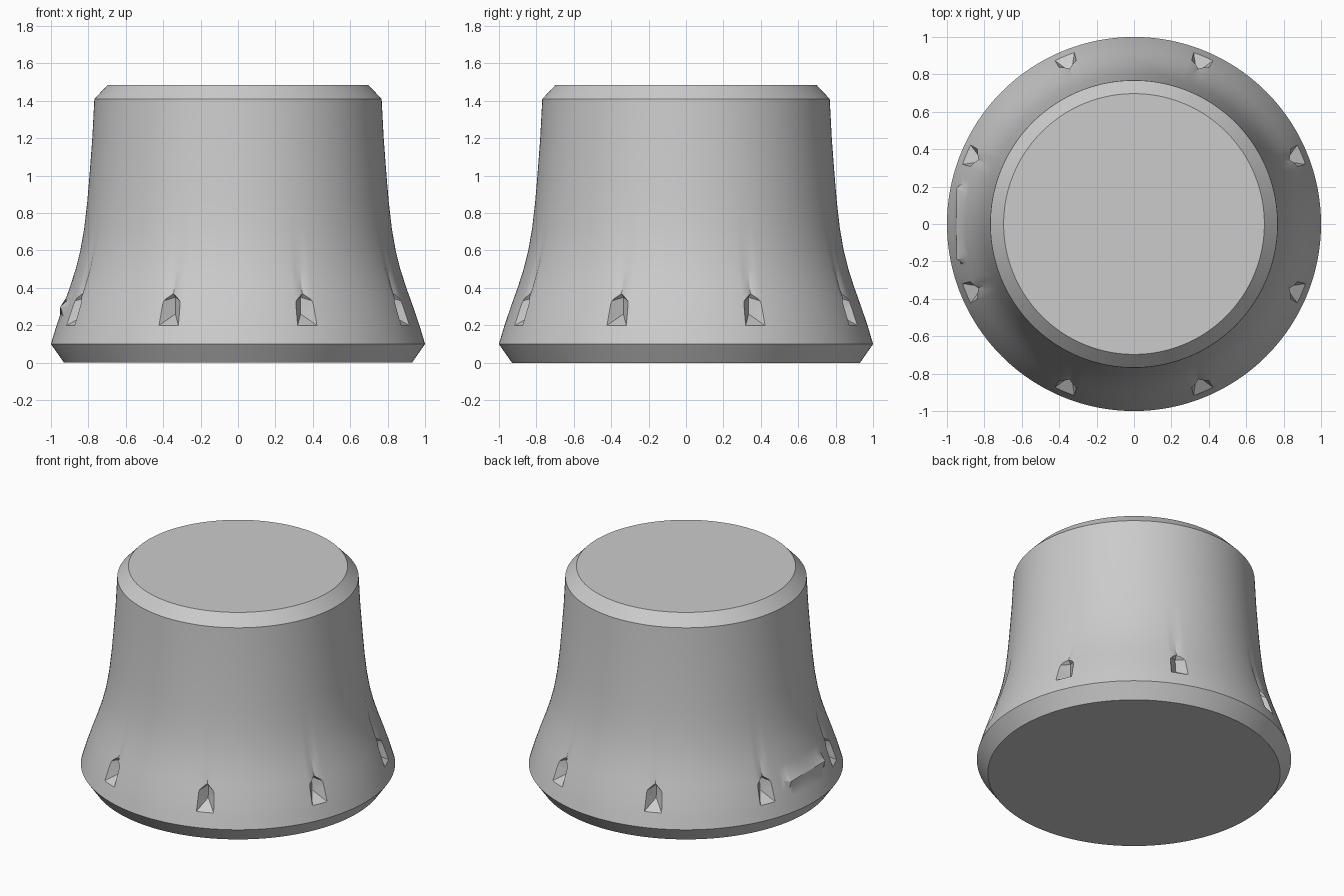
import bpy, bmesh, math
from mathutils import Vector, Matrix

if "Cube" in bpy.data.objects:
    bpy.data.objects.remove(bpy.data.objects["Cube"])

SEGMENTS = 192
NOTCHES = 8

grey = bpy.data.materials.new("plain grey")
grey.use_nodes = True
colour = (0.6, 0.6, 0.6, 1)
grey.diffuse_color = colour
grey.node_tree.nodes["Principled BSDF"].inputs["Base Color"].default_value = colour


def make_object(name, bm):
    bmesh.ops.recalc_face_normals(bm, faces=bm.faces)
    mesh = bpy.data.meshes.new(name)
    bm.to_mesh(mesh)
    bm.free()
    mesh.materials.append(grey)
    obj = bpy.data.objects.new(name, mesh)
    bpy.context.collection.objects.link(obj)
    return obj


def radius_at(angle, r, z):
    # Faint crease running up from each notch
    step = math.tau / NOTCHES
    off = abs((angle % step) - step / 2)
    if 0.3 < z < 0.75 and off < 0.01:
        r -= 0.012 * (0.75 - z) / 0.4
    # Slightly raised flat on the -x side
    if 0.2 < z < 0.34 and abs(angle - math.pi) < 0.22:
        r = max(r, 0.95 / abs(math.cos(angle)) if z > 0.25 else r)
    return r


# Flared body: chamfered foot, concave wall, chamfered top
profile = [(0.93, 0), (1.0, 0.1), (0.985, 0.15), (0.97, 0.2), (0.953, 0.25),
           (0.936, 0.3), (0.92, 0.345), (0.9, 0.4), (0.868, 0.5), (0.843, 0.6),
           (0.822, 0.72), (0.806, 0.86), (0.794, 1.0), (0.779, 1.2),
           (0.768, 1.41), (0.697, 1.485)]
bm = bmesh.new()
rings = []
for r, z in profile:
    ring = []
    for i in range(SEGMENTS):
        a = math.tau * i / SEGMENTS
        rr = radius_at(a, r, z)
        ring.append(bm.verts.new((rr * math.cos(a), rr * math.sin(a), z)))
    rings.append(ring)
for low, high in zip(rings, rings[1:]):
    for i in range(SEGMENTS):
        j = (i + 1) % SEGMENTS
        bm.faces.new((low[i], low[j], high[j], high[i]))
bm.faces.new(rings[0][::-1])
bm.faces.new(rings[-1])
body = make_object("flared_body", bm)

# House-shaped wedge cutters: sloping floor, two walls meeting in a V
wedge = [(0.875, 0, 0.26), (0.872, 0, 0.35), (0.93, 0, 0.39)]
for side in (-1, 1):
    wedge += [(0.975, side * 0.06, 0.195), (0.94, side * 0.06, 0.325)]
wedge += [(1.05, 0, 0.2), (1.05, 0, 0.33)]
bm = bmesh.new()
for k in range(NOTCHES):
    turn = Matrix.Rotation(math.tau * (k + 0.5) / NOTCHES, 3, "Z")
    verts = [bm.verts.new(turn @ Vector(p)) for p in wedge]
    bmesh.ops.convex_hull(bm, input=verts)
cutter = make_object("notch_cutter", bm)
cutter.hide_render = True
cutter.hide_set(True)

cut = body.modifiers.new("notches", "BOOLEAN")
cut.operation = "DIFFERENCE"
cut.solver = "EXACT"
cut.object = cutter

# Apply the cut, then shade smoothly with sharp chamfer edges
bpy.ops.object.select_all(action="DESELECT")
bpy.context.view_layer.objects.active = body
body.select_set(True)
bpy.ops.object.modifier_apply(modifier=cut.name)
bpy.data.objects.remove(cutter)
bpy.ops.object.shade_smooth_by_angle(angle=math.radians(30))
